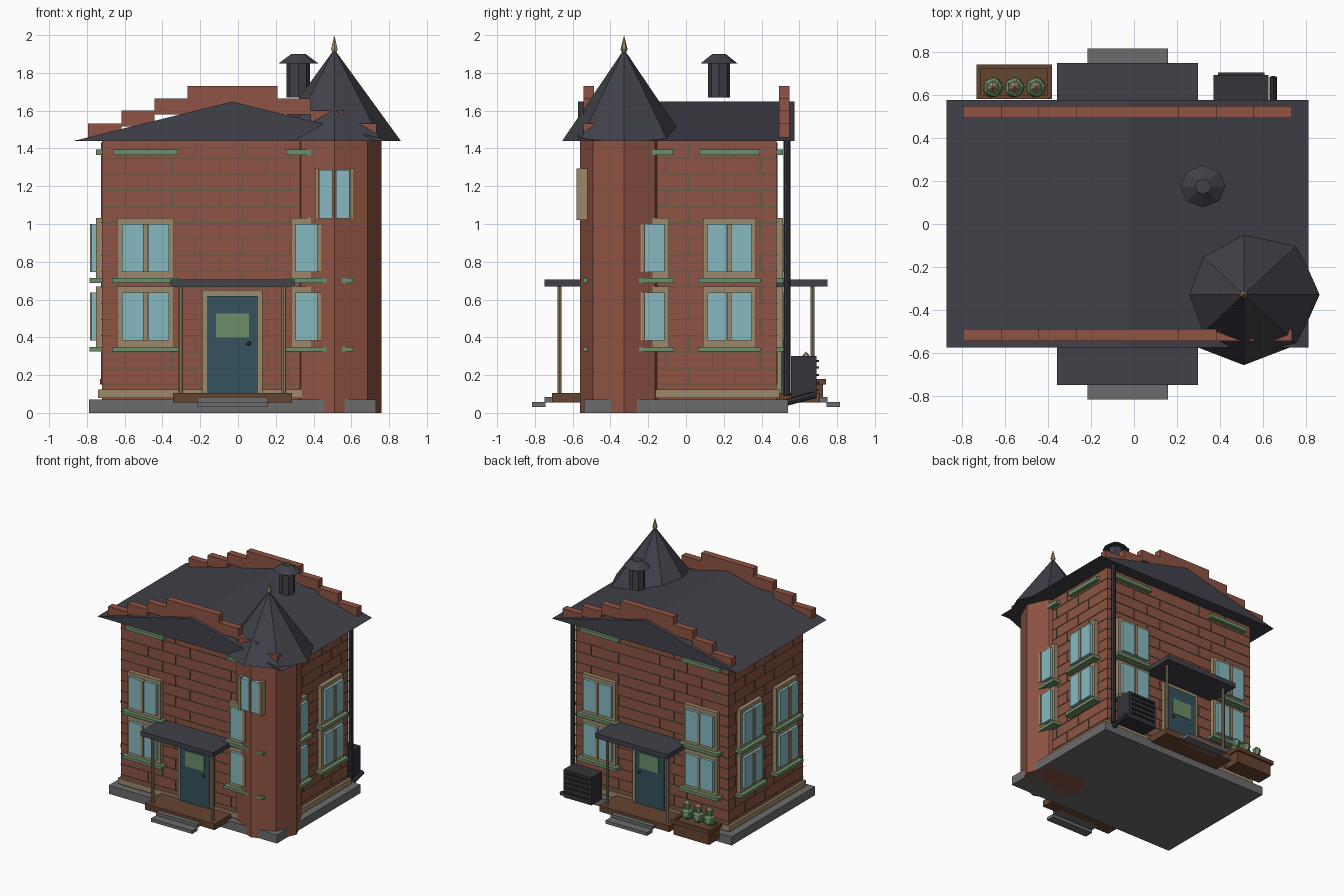
import bpy, bmesh, math
from mathutils import Matrix, Vector

if "Cube" in bpy.data.objects:
    bpy.data.objects.remove(bpy.data.objects["Cube"])

def mat(name, r, g, b):
    m = bpy.data.materials.new(name)
    m.diffuse_color = (r, g, b, 1)
    m.use_nodes = True
    m.node_tree.nodes["Principled BSDF"].inputs["Base Color"].default_value = m.diffuse_color
    return m

BRICK = mat("red brick", 0.27, 0.088, 0.056)
MORTAR = mat("olive mortar", 0.11, 0.105, 0.05)
SLATE = mat("dark slate", 0.052, 0.052, 0.067)
IRON = mat("dark iron", 0.033, 0.033, 0.042)
STONE = mat("grey stone", 0.15, 0.15, 0.155)
TAN = mat("tan trim", 0.34, 0.25, 0.145)
GREEN = mat("sage green", 0.15, 0.27, 0.14)
GLASS = mat("pale blue glass", 0.24, 0.49, 0.53)
TEAL = mat("teal door paint", 0.033, 0.085, 0.11)
WOOD = mat("brown wood", 0.13, 0.058, 0.028)

CX, HX, HY, SY = -0.03, 0.69, 0.48, 0.93   # body centre, half sizes, depth squash

def finish(name, bm, m):
    bmesh.ops.recalc_face_normals(bm, faces=bm.faces)
    me = bpy.data.meshes.new(name)
    bm.to_mesh(me)
    bm.free()
    me.materials.append(m)
    ob = bpy.data.objects.new(name, me)
    bpy.context.collection.objects.link(ob)
    return ob

def boxes(name, m, items):
    """One object from boxes given as (x0, x1, y0, y1, z0, z1)."""
    bm = bmesh.new()
    for x0, x1, y0, y1, z0, z1 in items:
        M = Matrix.Translation(((x0 + x1) / 2, (y0 + y1) / 2, (z0 + z1) / 2)) \
            @ Matrix.Diagonal((abs(x1 - x0), abs(y1 - y0), abs(z1 - z0), 1))
        bmesh.ops.create_cube(bm, size=1, matrix=M)
    return finish(name, bm, m)

def cone(name, m, x, y, z0, z1, r0, r1, n=8, sy=SY):
    bm = bmesh.new()
    M = Matrix.Translation((x, y, (z0 + z1) / 2)) @ Matrix.Diagonal((1, sy, 1, 1))
    bmesh.ops.create_cone(bm, cap_ends=True, segments=n, radius1=r0, radius2=r1,
                          depth=z1 - z0, matrix=M)
    return finish(name, bm, m)

def ball(name, m, p, r, sub=1):
    bm = bmesh.new()
    bmesh.ops.create_icosphere(bm, subdivisions=sub, radius=r, matrix=Matrix.Translation(p))
    return finish(name, bm, m)

def on_wall(side, u0, u1, d0, d1, z0, z1):
    """Box on a wall: u along the wall, d outward from it."""
    if side in ("front", "back"):
        s = -1 if side == "front" else 1
        return (CX + u0, CX + u1, s * (HY + d0), s * (HY + d1), z0, z1)
    s = -1 if side == "left" else 1
    return (CX + s * (HX + d0), CX + s * (HX + d1), u0, u1, z0, z1)

# Base, walls and plinth trim
boxes("foundation_slab", STONE, [(CX - .76, CX + .76, -.54, .54, 0, .07)])
boxes("house_walls", BRICK, [(CX - HX, CX + HX, -HY, HY, .07, 1.44)])
boxes("plinth_trim", TAN, [(CX - .71, CX + .71, -.495, .495, .08, .125)])

# Mortar lines, windows, sills and lintels on all four walls
for side in ("front", "back", "left", "right"):
    wide = side in ("front", "back")
    half = HX if wide else HY
    k, centre = (1, .46) if wide else (SY, .23)
    lines = []
    for i in range(15):
        z = .15 + i * .0855
        lines.append(on_wall(side, -half, half, -.002, .004, z, z + .005))
        u = -half + (.12 if i % 2 else .24)
        while u < half - .03:
            lines.append(on_wall(side, u, u + .006, -.002, .004, z, min(z + .0855, 1.44)))
            u += .25
    boxes(side + "_mortar", MORTAR, lines)
    frames, panes, mullions, ledges = [], [], [], []
    for c in (-centre, centre):
        for zc in (.51, .873):
            frames.append(on_wall(side, c - .15 * k, c + .15 * k, 0, .033, zc - .16, zc + .158))
            for s in (-1, 1):
                panes.append(on_wall(side, c + s * .013 * k, c + s * .125 * k, .02, .055,
                                     zc - .127, zc + .127))
            mullions.append(on_wall(side, c - .012 * k, c + .012 * k, .02, .063,
                                    zc - .127, zc + .127))
            ledges.append(on_wall(side, c - .178 * k, c + .178 * k, 0, .065,
                                  zc - .185, zc - .16))
        ledges.append(on_wall(side, c - .173 * k, c + .173 * k, 0, .033, 1.365, 1.395))
    boxes(side + "_window_frames", TAN, frames)
    boxes(side + "_window_panes", GLASS, panes)
    boxes(side + "_window_mullions", TAN, mullions)
    boxes(side + "_sills_and_lintels", GREEN, ledges)

# Main gabled roof
bm = bmesh.new()
tri = [bm.verts.new(v) for v in ((CX - .84, -.573, 1.44), (CX + .84, -.573, 1.44), (CX, -.573, 1.648))]
f = bm.faces.new(tri)
ext = bmesh.ops.extrude_face_region(bm, geom=[f], use_keep_orig=True)
bmesh.ops.translate(bm, vec=(0, 1.148, 0), verts=[v for v in ext["geom"] if isinstance(v, bmesh.types.BMVert)])
finish("main_roof", bm, SLATE)

# Stepped parapets at both gables
for name, y0, y1 in (("front", -.543, -.488), ("back", .492, .547)):
    steps = [(CX - .238, CX + .238, y0, y1, 1.56, 1.73)]
    for i, top in enumerate((1.665, 1.6, 1.532)):
        a = .238 + .175 * i
        for s in (-1, 1):
            steps.append((CX + s * a, CX + s * (a + .175), y0, y1, top - .085, top))
    boxes(name + "_stepped_parapet", BRICK, steps)

# Corner tower with pointed roof and finial
TX, TY = .51, -.328
cone("tower_walls", BRICK, TX, TY, 0, 1.441, .25, .25)
cone("tower_roof", SLATE, TX, TY, 1.44, 1.925, .352, 0)
cone("tower_finial", TAN, TX, TY, 1.925, 2.0, .02, 0, 6)
cone("tower_finial_base", TAN, TX, TY, 1.9, 1.925, .008, .02, 6)
boxes("tower_window_panes", GLASS, [(TX + s * .01, TX + s * .08, -.575, -.52, 1.03, 1.285) for s in (-1, 1)])
boxes("tower_window_frame", TAN, [(TX + s * .083, TX + s * .103, -.58, -.51, 1.02, 1.295) for s in (-1, 1)])

# Chimney flue
cone("chimney_pipe", SLATE, .32, .175, 1.67, 1.855, .062, .062)
cone("chimney_cap", SLATE, .32, .175, 1.85, 1.9, .105, .038)

# Porch, steps and door at front and back
for name, s in (("front", -1), ("back", 1)):
    boxes(name + "_porch_deck", WOOD, [(CX - .315, CX + .315, s * .48, s * .71, .055, .105)])
    boxes(name + "_steps", STONE, [(CX - .187, CX + .187, s * .745, s * .815, .03, .057),
                                   (CX - .187, CX + .187, s * .67, s * .748, .055, .083)])
    boxes(name + "_porch_roof", SLATE, [(CX - .328, CX + .328, s * .48, s * .748, .668, .705)])
    for i, px in enumerate((CX - .272, CX + .272)):
        cone(f"{name}_porch_post_{i + 1}", TAN, px, s * .67, .1, .67, .012, .012)
    boxes(name + "_door_frame", TAN, [on_wall(name, -.16, .16, 0, .025, .105, .65)])
    boxes(name + "_door", TEAL, [on_wall(name, -.132, .132, 0, .035, .105, .62)])
    boxes(name + "_door_pane", GREEN, [on_wall(name, -.087, .087, .03, .04, .4, .525)])
    ball(name + "_door_knob", WOOD, (CX + .087, s * .525, .367), .013)

# Downpipe with angled spout at the back right corner
cone("downpipe", IRON, .647, .535, .09, 1.45, .018, .018, 8, 1)
bm = bmesh.new()
bmesh.ops.create_cone(bm, cap_ends=True, segments=8, radius1=.018, radius2=.018, depth=.16,
                      matrix=Matrix.Translation((.647, .605, .075)) @ Matrix.Rotation(math.radians(105), 4, 'X'))
finish("downpipe_spout", bm, IRON)

# Outdoor cooling unit with slats
boxes("cooling_unit", IRON, [(.37, .625, .555, .692, .075, .3)])
boxes("cooling_unit_slats", IRON, [(.39, .605, .69, .703, z, z + .01) for z in (.115, .155, .195, .235, .27)])

# Planter with three plants
PX = -.556
boxes("planter_box", WOOD, [(PX - .16, PX + .16, .59, .725, .055, .16)])
boxes("planter_rim", WOOD, [(PX - .175, PX + .175, .58, .6, .15, .18), (PX - .175, PX + .175, .72, .74, .15, .18),
                            (PX - .175, PX - .155, .58, .74, .15, .18), (PX + .155, PX + .175, .58, .74, .15, .18)])
for i in (-1, 0, 1):
    x = PX + i * .1
    ball(f"plant_leaves_{i + 2}", GREEN, (x, .635, .21), .053)
    cone(f"plant_neck_{i + 2}", GREEN, x, .635, .245, .295, .022, .034, 6)
    cone(f"plant_bud_{i + 2}", TAN, x, .635, .295, .325, .028, 0, 6)
